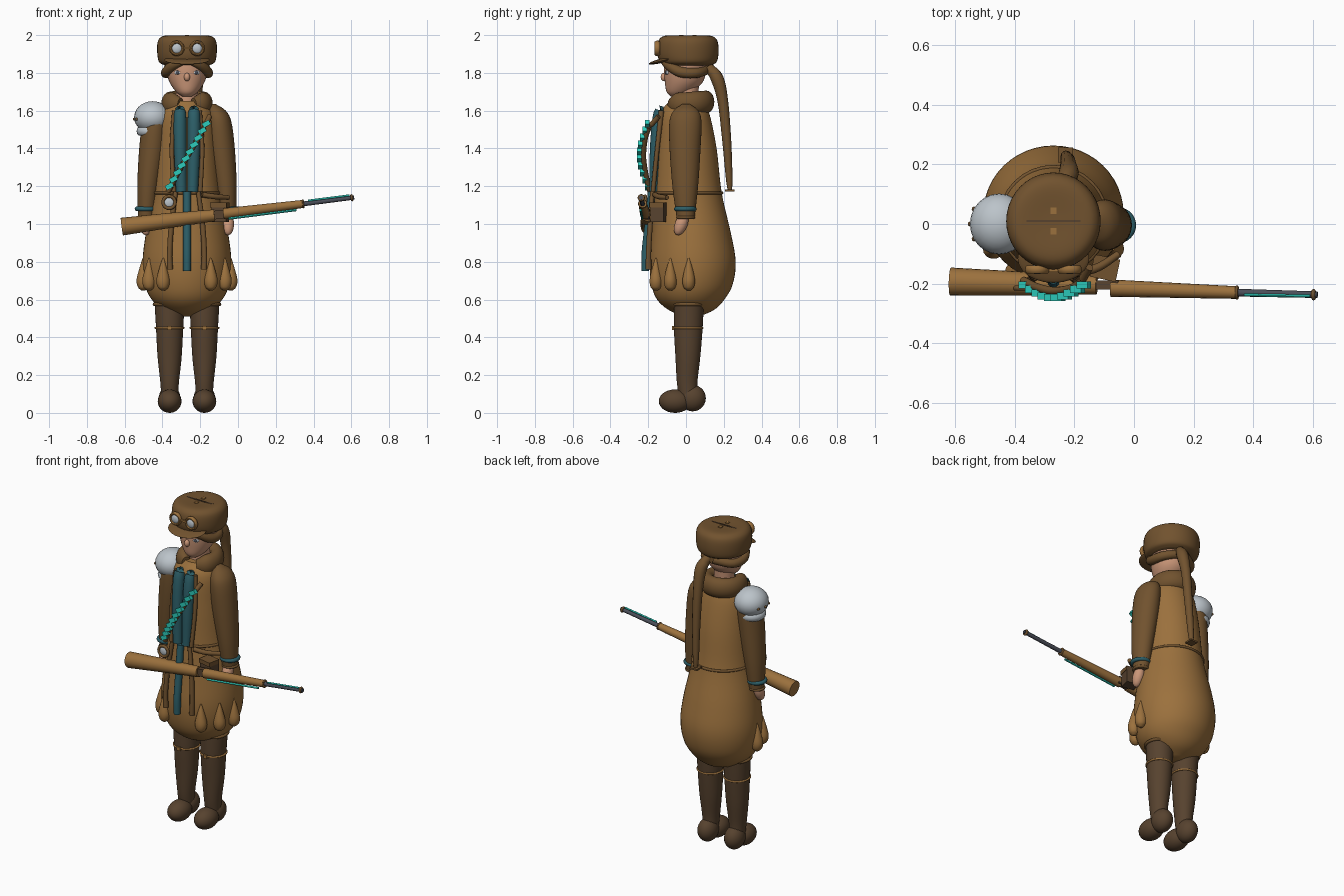
import bpy, bmesh
from math import sin, cos, pi, radians
from mathutils import Vector, Matrix

cube = bpy.data.objects.get("Cube")
if cube:
    bpy.data.objects.remove(cube, do_unlink=True)

CX = -0.27  # body axis


def material(name, r, g, b):
    m = bpy.data.materials.new(name)
    m.use_nodes = True
    m.diffuse_color = (r, g, b, 1)
    m.node_tree.nodes["Principled BSDF"].inputs["Base Color"].default_value = (r, g, b, 1)
    return m


coat = material("tan coat", .33, .165, .047)
leather = material("brown leather", .165, .085, .028)
dark = material("dark boot leather", .095, .055, .028)
teal = material("deep teal", .026, .115, .14)
cyan = material("bright cyan", .026, .6, .5)
silver = material("silver", .5, .55, .59)
skin = material("skin", .6, .31, .19)
steel = material("gun steel", .07, .076, .098)


def finish(name, bm, mat, smooth=True):
    bmesh.ops.recalc_face_normals(bm, faces=bm.faces)
    me = bpy.data.meshes.new(name)
    bm.to_mesh(me)
    bm.free()
    me.materials.append(mat)
    ob = bpy.data.objects.new(name, me)
    bpy.context.collection.objects.link(ob)
    if smooth:
        bpy.ops.object.select_all(action='DESELECT')
        bpy.context.view_layer.objects.active = ob
        ob.select_set(True)
        bpy.ops.object.shade_smooth_by_angle(angle=radians(45))
    return ob


def spline(pts, steps=5):
    """Smooth curve through points of any dimension."""
    v = [Vector(p) for p in pts]
    v = [v[0] * 2 - v[1]] + v + [v[-1] * 2 - v[-2]]
    out = []
    for a, b, c, d in zip(v, v[1:], v[2:], v[3:]):
        for i in range(steps):
            t = i / steps
            out.append((b * 2 + (c - a) * t + (a * 2 - b * 5 + c * 4 - d) * t * t
                        + (b * 3 - a - c * 3 + d) * t ** 3) / 2)
    return out + [v[-2]]


def skin_rings(name, mat, rings, closed=False):
    bm = bmesh.new()
    loops = [[bm.verts.new(p) for p in ring] for ring in rings]
    n = len(loops[0])
    for a, b in zip(loops, loops[1:] + (loops[:1] if closed else [])):
        for i in range(n):
            bm.faces.new((a[i], a[(i + 1) % n], b[(i + 1) % n], b[i]))
    if not closed:
        bm.faces.new(loops[0])
        bm.faces.new(loops[-1])
    return finish(name, bm, mat)


def loft(name, mat, rings, x=CX, side=1, seg=32):
    """Upright form from elliptical rings (z, rx, ry, dx, dy)."""
    loops = []
    for z, rx, ry, dx, dy in spline(rings):
        loops.append([(x + side * dx + rx * cos(2 * pi * i / seg),
                       dy + ry * sin(2 * pi * i / seg), z) for i in range(seg)])
    return skin_rings(name, mat, loops)


def tube(name, mat, pts, seg=12, smooth=True, stretch=1):
    """Swept round form from points (x offset, y, z, radius)."""
    path = spline(pts) if smooth else [Vector(p) for p in pts]
    pos = [Vector((CX + p[0], p[1], p[2])) for p in path]
    loops = []
    for i, p in enumerate(pos):
        t = (pos[min(i + 1, len(pos) - 1)] - pos[max(i - 1, 0)]).normalized()
        ref = Vector((0, 0, 1)) if abs(t.z) < .75 else Vector((0, 1, 0))
        u = t.cross(ref).normalized()
        w = t.cross(u)
        loops.append([p + (u * cos(2 * pi * k / seg) + w * sin(2 * pi * k / seg) * stretch)
                      * path[i][3] for k in range(seg)])
    return skin_rings(name, mat, loops)


def place(at, scale, rot):
    m = Matrix.Translation((CX + at[0], at[1], at[2]))
    for angle, axis in zip(rot, "XYZ"):
        m = m @ Matrix.Rotation(radians(angle), 4, axis)
    return m @ Matrix.Diagonal((*scale, 1))


def ball(name, mat, at, radii, rot=(0, 0, 0)):
    bm = bmesh.new()
    bmesh.ops.create_uvsphere(bm, u_segments=24, v_segments=14, radius=1,
                              matrix=place(at, radii, rot))
    return finish(name, bm, mat)


def box(name, mat, at, size, rot=(0, 0, 0)):
    bm = bmesh.new()
    bmesh.ops.create_cube(bm, size=1, matrix=place(at, size, rot))
    return finish(name, bm, mat, False)


def ring(name, mat, at, radius, thick, rot=(0, 0, 0), height=1):
    m = place(at, (1, 1, 1), rot)
    loops = []
    for i in range(32):
        a = 2 * pi * i / 32
        loops.append([m @ Vector(((radius + thick * cos(b)) * cos(a),
                                  (radius + thick * cos(b)) * sin(a), thick * height * sin(b)))
                      for b in [2 * pi * k / 10 for k in range(10)]])
    return skin_rings(name, mat, loops, True)


# Coat: closed bell skirt and torso
loft("coat", coat, [(.51, .04, .04, 0, .03), (.545, .12, .12, 0, .028), (.6, .187, .178, 0, .025),
                    (.68, .223, .215, 0, .032), (.8, .235, .228, 0, .035), (.95, .218, .21, 0, .028),
                    (1.165, .178, .177, 0, .012), (1.4, .16, .157, 0, .005),
                    (1.58, .14, .13, 0, -.005), (1.65, .08, .09, 0, 0)], seg=48)
ring("waist_seam", leather, (0, .012, 1.165), .178, .008)
for s in (-1, 1):
    for a in (33, 60, 86):
        x, y = s * .232 * sin(radians(a)), .03 - .226 * cos(radians(a))
        loft("skirt_drop", coat, [(.648, .01, .01, x, y), (.665, .028, .028, x, y), (.7, .036, .034, x, y),
                                  (.75, .025, .025, x, y), (.82, .004, .004, x, y)], seg=14)

# Head, neck and hair
loft("neck", skin, [(1.55, .055, .055, 0, 0), (1.75, .06, .06, 0, .01)])
loft("head", skin, [(1.675, .025, .025, 0, -.055), (1.7, .058, .068, 0, -.035), (1.75, .092, .1, 0, -.012),
                    (1.81, .11, .112, 0, -.005), (1.88, .115, .115, 0, 0)])
ball("nose", skin, (0, -.117, 1.778), (.016, .017, .022))
box("mouth", leather, (0, -.1, 1.722), (.03, .008, .005))
for s in (-1, 1):
    ball("eye_white", silver, (s * .05, -.1, 1.802), (.018, .008, .012), (0, 0, s * 25))
    ball("iris", steel, (s * .05, -.106, 1.802), (.009, .005, .01), (0, 0, s * 25))
    tube("hair_lock", leather, [(0, -.115, 1.87, .02), (s * .065, -.095, 1.845, .026),
                                (s * .108, -.03, 1.805, .028), (s * .095, .06, 1.8, .026),
                                (0, .118, 1.82, .024)])
tube("braid", leather, [(.03, .12, 1.83, .025), (.05, .165, 1.77, .034), (.05, .195, 1.65, .028),
                        (.048, .215, 1.45, .024), (.042, .228, 1.25, .018), (.04, .232, 1.18, .012)])
box("braid_tie", leather, (.04, .232, 1.177), (.05, .05, .01))

# Fur hat with peak, ties and goggles
loft("hat", leather, [(1.84, .12, .125, 0, .012), (1.858, .148, .15, 0, .012), (1.9, .157, .162, 0, .01),
                      (1.955, .157, .16, 0, .01), (1.985, .143, .145, 0, .01), (1.998, .11, .11, 0, .01),
                      (1.995, .03, .03, 0, .01)], seg=40)
ball("hat_peak", leather, (0, -.115, 1.868), (.12, .085, .012), (14, 0, 0))
box("hat_crease", dark, (0, .01, 1.995), (.18, .008, .008))
for y in (-.025, .045):
    box("hat_tie", coat, (0, y, 1.996), (.02, .022, .008))
for s in (-1, 1):
    ring("goggle_rim", coat, (s * .054, -.152, 1.93), .032, .009, (90, 0, s * 14), 1.6)
    ball("goggle_lens", silver, (s * .054, -.152, 1.93), (.03, .016, .03))
box("goggle_bridge", coat, (0, -.155, 1.932), (.04, .012, .012))

# Collar, open at the front
arc = [radians(22 + 316 * i / 10) for i in range(11)]
tube("fur_collar", leather, [(.093 * sin(a), .012 - .095 * cos(a), 1.638 - .008 * cos(a),
                              .026 if i in (0, 10) else .043) for i, a in enumerate(arc)],
     seg=20, stretch=1.4)

# Arms, cuffs and hands
for s in (-1, 1):
    loft("sleeve", leather, [(1.03, .043, .047, .216, -.002), (1.2, .058, .068, .205, -.004),
                             (1.4, .071, .082, .182, -.005), (1.54, .067, .085, .168, -.003),
                             (1.6, .05, .065, .155, 0), (1.635, .012, .02, .14, 0)], side=s)
    ring("teal_cuff", teal, (s * .217, -.004, 1.08), .048, .012)
    ring("cuff_hem", leather, (s * .217, -.002, 1.035), .042, .008)
    ball("hand", skin, (s * .217, -.025, 1.0), (.032, .033, .063), (-22, 0, 0))

# Shoulder armour on the right arm
ball("shoulder_guard", silver, (-.182, 0, 1.565), (.098, .102, .085))
ring("guard_band", silver, (-.185, 0, 1.492), .062, .02, (0, 0, 0), 1.3)
for a in (150, 180, 210):
    ball("guard_rivet", leather, (-.182 + .097 * cos(radians(a)), .1 * sin(radians(a)), 1.555), (.008,) * 3)

# Legs and boots
for s in (-1, 1):
    x = s * .092
    loft("boot_shaft", dark, [(.1, .045, .05, x, .01), (.17, .05, .055, x, .006), (.3, .064, .066, x, .01),
                              (.45, .072, .076, x, .012), (.62, .082, .08, x, .017)])
    ring("boot_top_trim", leather, (x, .015, .575), .081, .009)
    ring("boot_strap", coat, (x, .012, .45), .074, .006)
    box("strap_buckle", coat, (x, -.067, .45), (.022, .012, .022))
    ball("boot_toe", dark, (x, -.058, .062), (.063, .086, .062))
    ball("boot_heel", dark, (x, .035, .078), (.057, .07, .07))

# Teal front, lapels and hanging straps
for s in (-1, 1):
    tube("teal_front", teal, [(s * .036, -.12, 1.6, .012), (s * .037, -.14, 1.585, .032),
                              (s * .036, -.158, 1.4, .033), (s * .03, -.165, 1.17, .028)], 16)
    tube("lapel", leather, [(s * .065, -.13, 1.6, .014), (s * .08, -.152, 1.4, .012),
                            (s * .07, -.175, 1.17, .012)])
    tube("hanging_strap", leather, [(s * .06, -.178, 1.17, .012), (s * .082, -.19, 1.0, .014),
                                    (s * .092, -.198, .85, .014), (s * .09, -.198, .76, .016)])
tube("teal_sash", teal, [(0, -.182, 1.17, .02), (0, -.198, 1.0, .021), (0, -.214, .85, .021),
                         (0, -.215, .75, .02)])

# Bandolier with bright cartridges
band = [(.12, -.145, 1.57), (.08, -.205, 1.49), (.01, -.225, 1.37), (-.055, -.212, 1.26), (-.1, -.19, 1.17)]
tube("bandolier", leather, [(*p, .014) for p in band])
for i in range(10):
    t = i / 9
    box("cartridge", cyan, (.102 - .195 * t, -.204 - .043 * sin(pi * t), 1.53 - .33 * t),
        (.042, .024, .026), (0, -30, 0))
ring("watch_rim", leather, (-.095, -.215, 1.115), .032, .009, (90, 0, 0))
ball("watch_face", silver, (-.095, -.212, 1.115), (.027, .01, .027))

# Belt pouch
tube("pouch_strap", leather, [(.08, -.165, 1.155, .014), (.15, -.145, 1.145, .014), (.22, -.1, 1.14, .012)])
box("belt_pouch", dark, (.175, -.145, 1.06), (.08, .07, .1), (0, 0, -12))
box("pouch_flap", leather, (.173, -.148, 1.1), (.088, .076, .025), (0, 0, -12))

# Rifle
tube("rifle_stock", coat, [(-.345, -.193, .986, .047), (-.1, -.2, 1.018, .04), (.145, -.205, 1.046, .031)],
     20, False)
box("rifle_receiver", dark, (.17, -.205, 1.05), (.1, .03, .045), (0, -7, 0))
tube("rifle_fore_end", coat, [(.193, -.215, 1.054, .029), (.62, -.23, 1.107, .021)], 16, False)
ring("fore_end_band", leather, (.615, -.23, 1.107), .019, .005, (0, 83, 0))
tube("rifle_barrel", steel, [(.61, -.23, 1.106, .013), (.885, -.237, 1.14, .011)], 12, False)
ring("muzzle_ring", leather, (.872, -.237, 1.139), .012, .007, (0, 83, 0))
tube("lower_light", cyan, [(.22, -.232, 1.028, .006), (.58, -.24, 1.074, .006)], 8, False)
tube("upper_light", cyan, [(.64, -.238, 1.124, .005), (.86, -.242, 1.152, .005)], 8, False)
